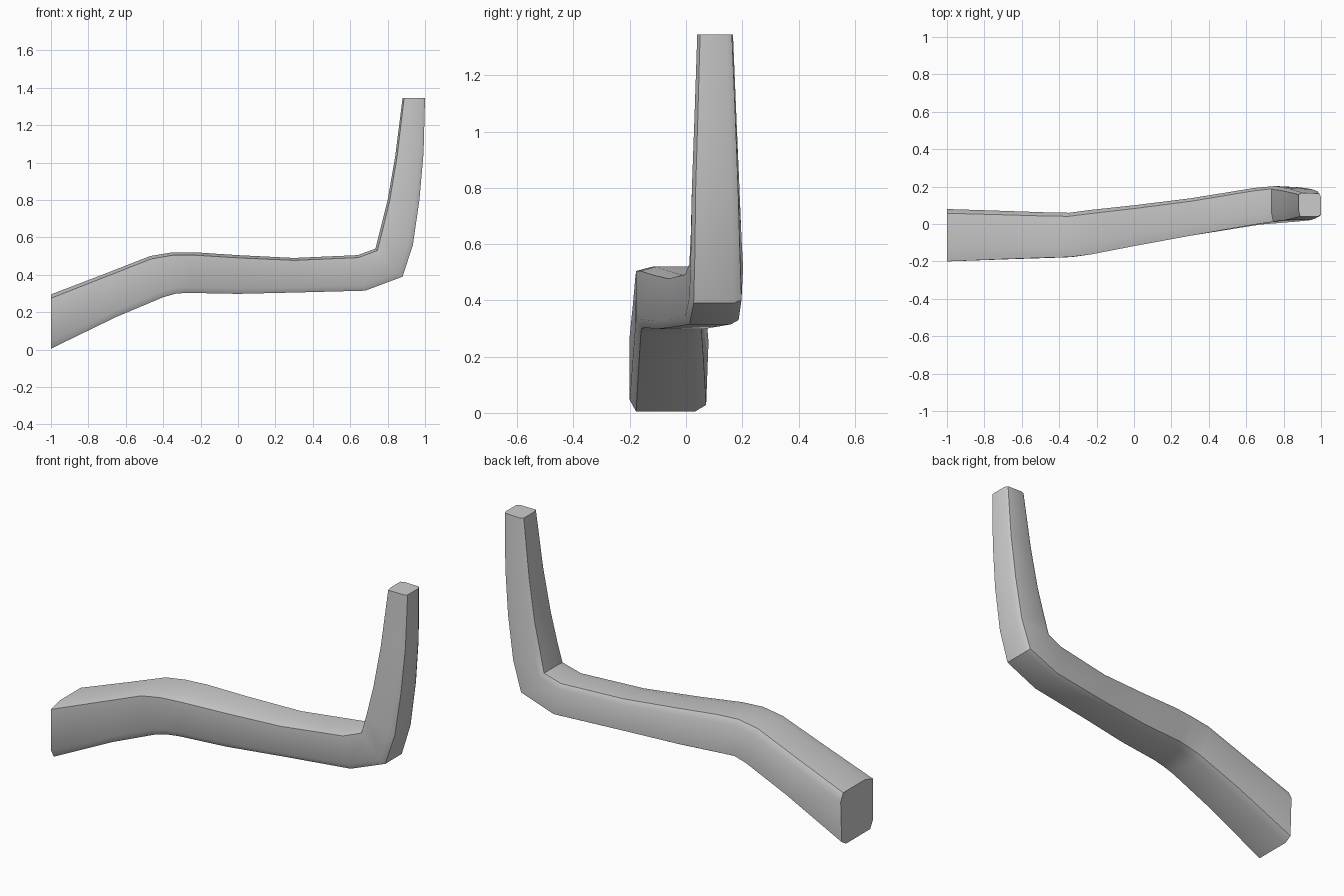
import bpy, bmesh, math

cube = bpy.data.objects.get("Cube")
if cube:
    bpy.data.objects.remove(cube, do_unlink=True)

# One plain grey
grey = bpy.data.materials.new("plain_grey")
grey.use_nodes = True
colour = (0.6, 0.6, 0.6, 1)
grey.diffuse_color = colour
grey.node_tree.nodes["Principled BSDF"].inputs["Base Color"].default_value = colour

# Stations along the bent bar: upper/inner x, z; lower/outer x, z; front y, back y
STATIONS = [
    (-1, .295, -1, .005, -.2, .08),
    (-.7, .41, -.65, .175, -.188, .07),
    (-.47, .5, -.4, .28, -.18, .062),
    (-.35, .52, -.33, .3, -.177, .06),
    (-.23, .52, -.26, .303, -.163, .075),
    (0, .505, 0, .298, -.118, .1),
    (.3, .49, .3, .305, -.063, .137),
    (.64, .505, .68, .315, -.003, .193),
    (.735, .54, .88, .39, .012, .203),
    (.76, .64, .935, .56, .017, .197),
    (.8, .8, .97, .8, .021, .19),
    (.84, 1.03, .992, 1.05, .03, .18),
    (.88, 1.345, 1, 1.345, .04, .167),
]

# Rounded block section: across (front to back), up (lower to upper)
SECTION = [(.08, 0), (0, .14), (0, .93), (.25, 1), (.92, 1),
           (1, .85), (.97, .08), (.83, 0)]


def loft(name, stations, section):
    bm = bmesh.new()
    rings = []
    for xt, zt, xb, zb, yf, yb in stations:
        rings.append([bm.verts.new((xb + (xt - xb) * v, yf + (yb - yf) * u,
                                    zb + (zt - zb) * v)) for u, v in section])
    n = len(section)
    for a, b in zip(rings, rings[1:]):
        for i in range(n):
            j = (i + 1) % n
            bm.faces.new((a[i], a[j], b[j], b[i]))
    bm.faces.new(rings[0])
    bm.faces.new(rings[-1])
    bmesh.ops.recalc_face_normals(bm, faces=bm.faces)
    mesh = bpy.data.meshes.new(name)
    bm.to_mesh(mesh)
    bm.free()
    obj = bpy.data.objects.new(name, mesh)
    bpy.context.collection.objects.link(obj)
    mesh.materials.append(grey)
    return obj


# Bent bar with upright end
bar = loft("bent_bar", STATIONS, SECTION)
bpy.ops.object.select_all(action='DESELECT')
bar.select_set(True)
bpy.context.view_layer.objects.active = bar
bpy.ops.object.shade_smooth_by_angle(angle=math.radians(40))
